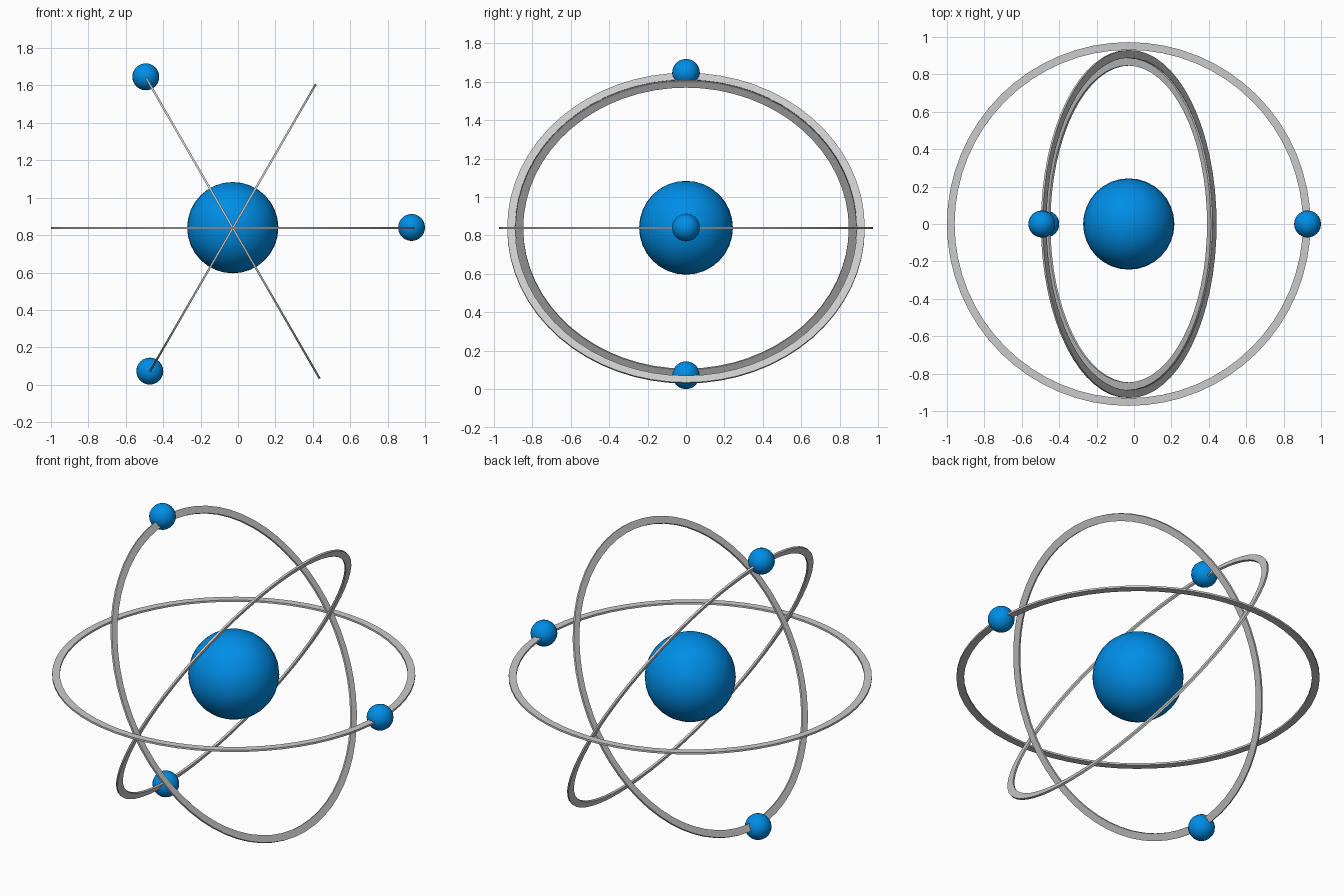
import bpy, bmesh
from math import cos, sin, pi, radians
from mathutils import Matrix, Vector

if "Cube" in bpy.data.objects:
    bpy.data.objects.remove(bpy.data.objects["Cube"])

CENTRE = Vector((-0.028, 0, 0.838))

blue = bpy.data.materials.new("blue")
blue.diffuse_color = (0.0, 0.27, 0.8, 1)
blue.use_nodes = True
blue.node_tree.nodes["Principled BSDF"].inputs["Base Color"].default_value = blue.diffuse_color


def add_object(name, bm, material=None):
    bmesh.ops.recalc_face_normals(bm, faces=bm.faces[:])
    for f in bm.faces:
        f.smooth = True
    # Keep the square ring edges crisp
    for e in bm.edges:
        e.smooth = e.calc_face_angle(0) < radians(40)
    mesh = bpy.data.meshes.new(name)
    bm.to_mesh(mesh)
    bm.free()
    if material:
        mesh.materials.append(material)
    obj = bpy.data.objects.new(name, mesh)
    bpy.context.collection.objects.link(obj)
    return obj


def ball(name, location, radius, segments=32):
    bm = bmesh.new()
    bmesh.ops.create_uvsphere(bm, u_segments=segments, v_segments=segments // 2,
                              radius=radius, matrix=Matrix.Translation(location))
    return add_object(name, bm, blue)


def orbit_ring(name, outer, tilt, width=0.041, height=0.011, steps=64):
    """Thin flat band swept round a circle, then tilted about y."""
    bm = bmesh.new()
    inner, h = outer - width, height / 2
    section = [(outer, -h), (outer, h), (inner, h), (inner, -h)]
    loops = []
    for i in range(steps):
        a = 2 * pi * i / steps
        loops.append([bm.verts.new((r * cos(a), r * sin(a), z)) for r, z in section])
    for i in range(steps):
        p, q = loops[i], loops[(i + 1) % steps]
        for j in range(4):
            k = (j + 1) % 4
            bm.faces.new((p[j], q[j], q[k], p[k]))
    bm.transform(Matrix.Translation(CENTRE) @ Matrix.Rotation(-tilt, 4, 'Y'))
    return add_object(name, bm)


# Nucleus
ball("nucleus", CENTRE + Vector((0, 0, 0.002)), 0.244)

# Orbits: name, outer radius, tilt, electron distance, electron angle
orbits = [
    ("level", 0.972, 0, 0.956, 0),
    ("rising", 0.888, 60, 0.887, 240),
    ("falling", 0.930, -60, 0.930, 120),
]
for name, outer, tilt, dist, angle in orbits:
    orbit_ring(name + "_orbit", outer, radians(tilt))
    a = radians(angle)
    ball(name + "_electron", CENTRE + Vector((cos(a), 0, sin(a))) * dist
         + Vector((0, 0, 0.003)), 0.072, 24)
